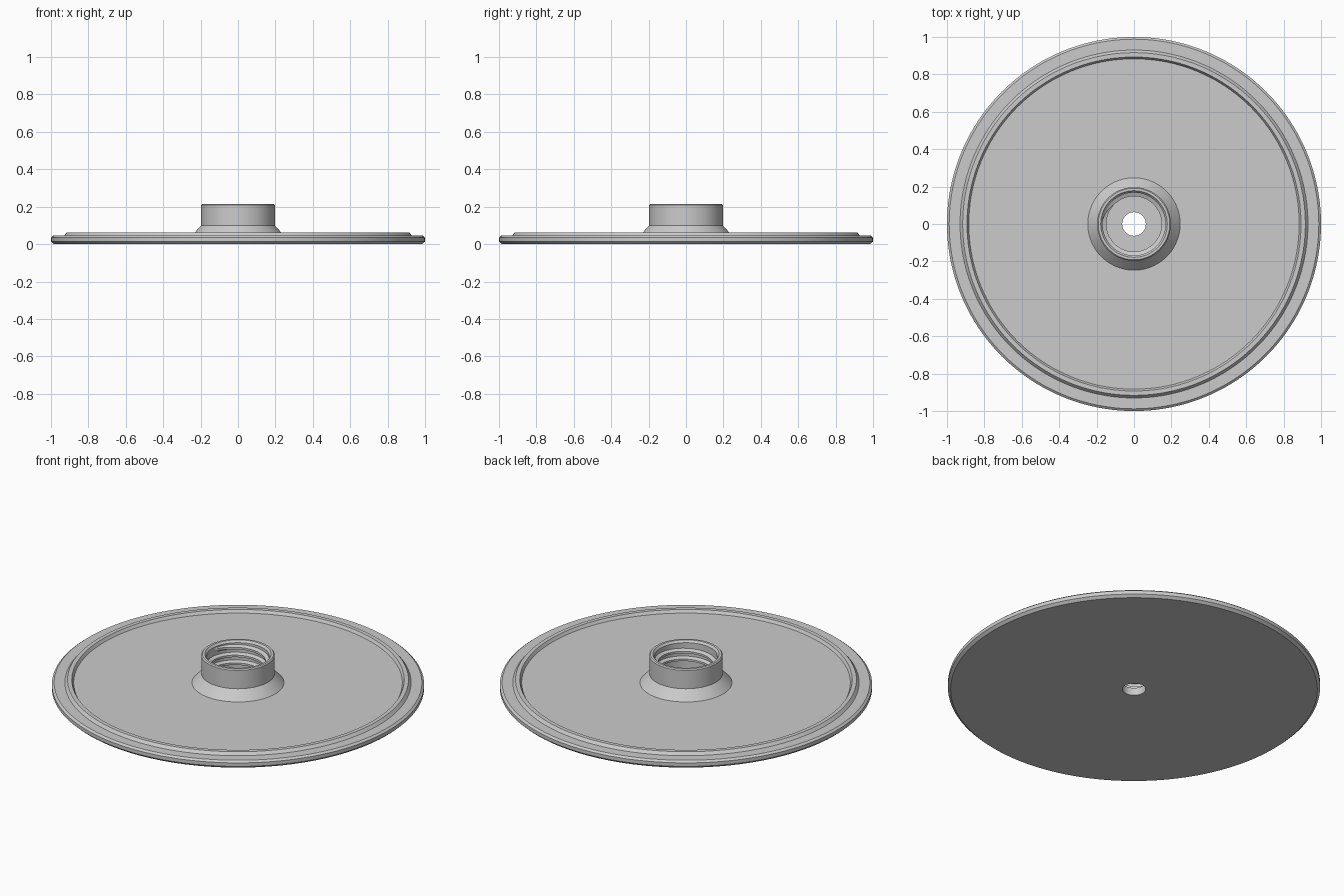
import bpy, bmesh, math

cube = bpy.data.objects.get("Cube")
if cube:
    bpy.data.objects.remove(cube, do_unlink=True)

grey = bpy.data.materials.new("light grey")
grey.use_nodes = True
colour = (0.6, 0.6, 0.6, 1)
grey.diffuse_color = colour
grey.node_tree.nodes["Principled BSDF"].inputs["Base Color"].default_value = colour


def finish(name, bm, angle):
    bmesh.ops.recalc_face_normals(bm, faces=bm.faces)
    mesh = bpy.data.meshes.new(name)
    bm.to_mesh(mesh)
    bm.free()
    mesh.materials.append(grey)
    obj = bpy.data.objects.new(name, mesh)
    bpy.context.collection.objects.link(obj)
    bpy.ops.object.select_all(action='DESELECT')
    obj.select_set(True)
    bpy.context.view_layer.objects.active = obj
    bpy.ops.object.shade_smooth_by_angle(angle=math.radians(angle))
    return obj


def sweep(name, section, steps, turns=1, height=0, closed=True, angle=25):
    """Sweep an (r, z) section around z; open sweeps rise and taper at the ends."""
    bm = bmesh.new()
    rings = []
    root = max(r for r, z in section)
    for i in range(steps if closed else steps + 1):
        t = i / steps
        a = math.tau * turns * t
        fade = 1 if closed else max(0.05, min(1, t * 20, (1 - t) * 20))
        ring = []
        for r, z in section:
            rr = root + (r - root) * fade
            ring.append(bm.verts.new((rr * math.cos(a), rr * math.sin(a), z + height * t)))
        rings.append(ring)
    n = len(section)
    for i in range(steps):
        a, b = rings[i], rings[(i + 1) % len(rings)]
        for j in range(n):
            k = (j + 1) % n
            bm.faces.new((a[j], a[k], b[k], b[j]))
    if not closed:
        bm.faces.new(rings[0])
        bm.faces.new(rings[-1])
    return finish(name, bm, angle)


# Round plate with chamfered edge, raised rim bead, flared collar and bore
plate = 0.045
bead = 0.062
profile = [
    (0.063, 0), (0.985, 0), (1.0, 0.014), (1.0, 0.035), (0.988, plate),
    (0.93, plate), (0.916, bead), (0.893, bead), (0.883, plate),
    (0.247, plate), (0.197, 0.1), (0.197, 0.209), (0.191, 0.215),
    (0.178, 0.215), (0.168, 0.203), (0.168, plate), (0.063, plate),
]
sweep("flanged_plate", profile, 160)

# Internal screw thread
thread = [(0.171, -0.016), (0.148, -0.006), (0.148, 0.006), (0.171, 0.016)]
sweep("collar_thread", thread, 200, turns=2.5, height=0.115, closed=False).location.z = 0.07
